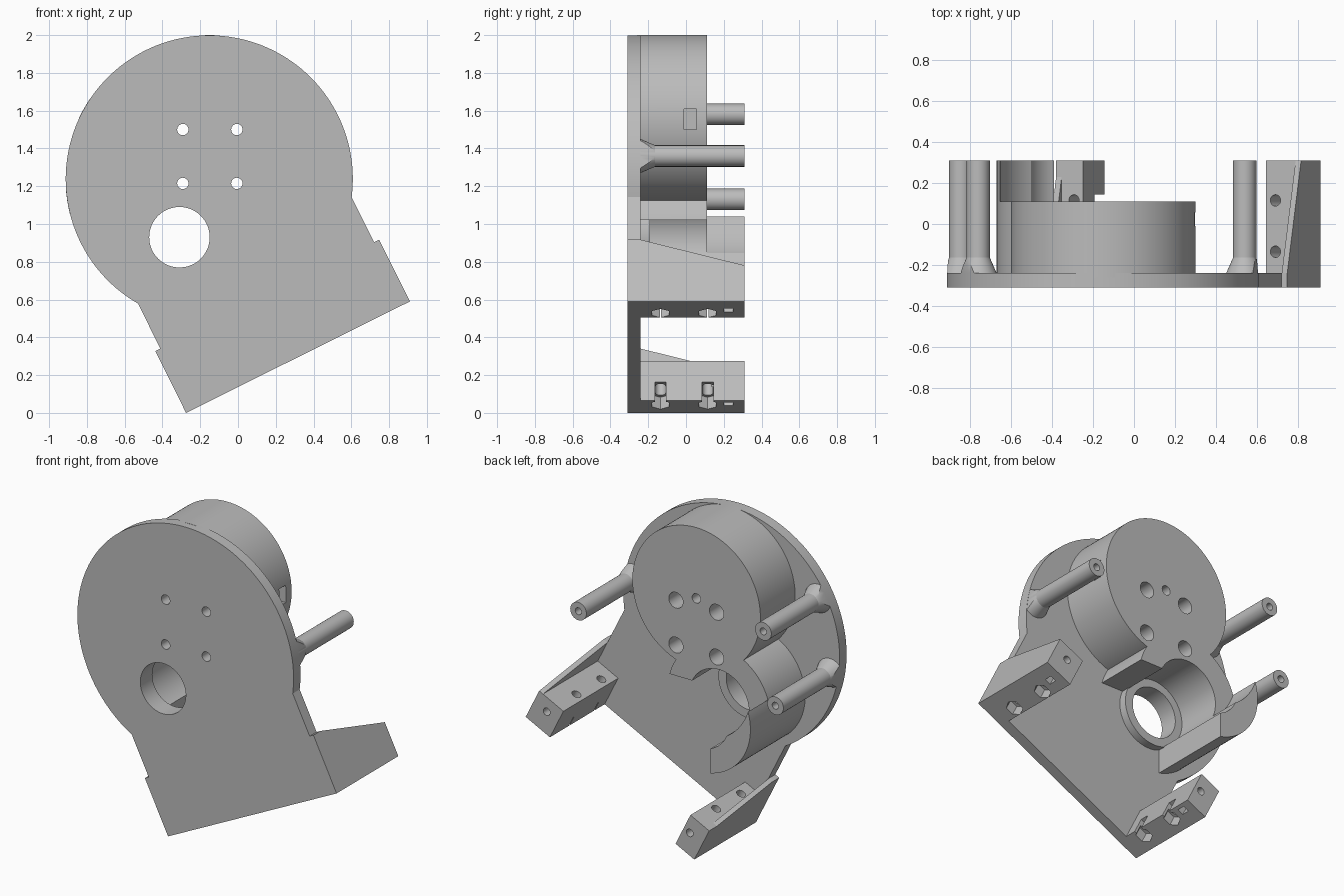
import bpy, bmesh, math
from mathutils import Matrix, Vector

cube = bpy.data.objects.get("Cube")
if cube:
    bpy.data.objects.remove(cube, do_unlink=True)

grey = bpy.data.materials.new("mid grey")
grey.use_nodes = True
colour = (0.5, 0.5, 0.5, 1)
grey.diffuse_color = colour
grey.node_tree.nodes["Principled BSDF"].inputs["Base Color"].default_value = colour

# Tilted frame of the base: local x along the bottom edge, local z up the plate
ANGLE = math.atan2(0.59, 1.185)
TILT = Matrix.Translation((-0.275, 0, 0)) @ Matrix.Rotation(-ANGLE, 4, "Y")
FLAT = Matrix.Identity(4)
WIDTH = 1.324
FRONT, FLOOR, BACK = -0.31, -0.24, 0.31
DRUM_BACK = 0.11


def make(name, bm, matrix=FLAT):
    bmesh.ops.transform(bm, matrix=matrix, verts=bm.verts)
    bmesh.ops.recalc_face_normals(bm, faces=bm.faces)
    mesh = bpy.data.meshes.new(name)
    bm.to_mesh(mesh)
    bm.free()
    mesh.materials.append(grey)
    obj = bpy.data.objects.new(name, mesh)
    bpy.context.collection.objects.link(obj)
    return obj


def prism(name, points, start, end, axis="Y", matrix=FLAT):
    """Extrude a 2D outline along one axis."""
    place = {"Y": lambda a, b, d: (a, d, b),
             "Z": lambda a, b, d: (a, b, d),
             "X": lambda a, b, d: (d, a, b)}[axis]
    bm = bmesh.new()
    face = bm.faces.new([bm.verts.new(place(a, b, start)) for a, b in points])
    grown = bmesh.ops.extrude_face_region(bm, geom=[face])["geom"]
    shift = Vector(place(0, 0, end - start))
    bmesh.ops.translate(bm, vec=shift,
                        verts=[v for v in grown if isinstance(v, bmesh.types.BMVert)])
    return make(name, bm, matrix)


def ring(a, b, radius, sides=96):
    return [(a + radius * math.cos(math.tau * i / sides),
             b + radius * math.sin(math.tau * i / sides)) for i in range(sides)]


def rect(a0, a1, b0, b1):
    return [(a0, b0), (a1, b0), (a1, b1), (a0, b1)]


def combine(obj, others, operation="DIFFERENCE"):
    """Apply booleans and discard the helper solids."""
    for other in others:
        other.hide_render = True
        mod = obj.modifiers.new("bool", "BOOLEAN")
        mod.operation, mod.solver, mod.object = operation, "EXACT", other
        graph = bpy.context.evaluated_depsgraph_get()
        mesh = bpy.data.meshes.new_from_object(obj.evaluated_get(graph))
        obj.modifiers.clear()
        obj.data = mesh
        bpy.data.objects.remove(other, do_unlink=True)


# Key centres in x, z
DISC, DISC_R = (-0.153, 1.239), 0.76
DRUM, BOSS = (-0.15, 1.55), (-0.31, 0.93)
SCREWS = [(x, z) for x in (-0.292, -0.006) for z in (1.215, 1.50)]


def screw_cutters():
    return [prism("cutter", ring(x, z, 0.03, 32), -0.4, 0.4) for x, z in SCREWS]


# Front plate: foot, narrower neck and round head in one outline
inset, step = 0.03, 0.365
mid, height = WIDTH / 2, 1.054
reach = math.acos((mid - inset) / DISC_R)
arc = [-reach + (math.pi + 2 * reach) * i / 120 for i in range(121)]
outline = [(0, 0), (WIDTH, 0), (WIDTH, step), (WIDTH - inset, step)]
outline += [(mid + DISC_R * math.cos(t), height + DISC_R * math.sin(t)) for t in arc]
outline += [(inset, step), (0, step)]
plate = prism("front_plate", outline, FRONT, FLOOR, matrix=TILT)
combine(plate, screw_cutters() + [prism("cutter", ring(*BOSS, 0.16), -0.4, 0.4)])

# Round drum housing with counterbored screw holes and a side slot
drum = prism("drum_housing", ring(*DRUM, 0.45, 128), FLOOR - 0.02, DRUM_BACK)
cutters = screw_cutters()
cutters += [prism("cutter", ring(x, z, 0.05, 32), -0.1, 0.4) for x, z in SCREWS]
cutters += [prism("cutter", ring(*DRUM, 0.03, 32), -0.1, 0.4),
            prism("cutter", ring(*BOSS, 0.21), FLOOR, 0.4),
            prism("cutter", rect(-0.01, 0.055, 1.50, 1.61), 0.1, 0.5, "X")]
combine(drum, cutters)

# Open bearing sleeve, taller on its outer side
sleeve = prism("bearing_sleeve", ring(*BOSS, 0.36), FLOOR - 0.02, BACK)
combine(sleeve, [
    prism("cutter", ring(*BOSS, 0.21), -0.5, 0.5),
    prism("cutter", rect(-0.39, 0.4, 0.4, 1.02), -0.5, 0.5),
    prism("cutter", rect(-0.39, 0.4, 0.9, 1.5), DRUM_BACK, 0.5),
    prism("cutter", ring(-0.31, 1.15, 0.36), DRUM_BACK, 0.5)]
    + [prism("cutter", ring(x, z, 0.05, 32), -0.5, 0.5) for x, z in SCREWS])

lip = prism("bearing_lip", ring(*BOSS, 0.215), FLOOR - 0.02, -0.19)
combine(lip, [prism("cutter", ring(*BOSS, 0.16), -0.5, 0.5)])

# Standoff posts with flared roots trimmed to the plate rim
for name, x, z in (("right_post", 0.54, 1.36), ("upper_left_post", -0.76, 1.58),
                   ("lower_left_post", -0.845, 1.13)):
    post = prism(name, ring(x, z, 0.057, 48), FLOOR - 0.01, BACK)
    combine(post, [prism("cutter", ring(x, z, 0.022, 24), 0.1, 0.5)])
    bm = bmesh.new()
    bmesh.ops.create_cone(bm, cap_ends=True, segments=48, radius1=0.09,
                          radius2=0.055, depth=0.08)
    flare = make(name + "_flare", bm, Matrix.Translation((x, FLOOR + 0.04, z))
                 @ Matrix.Rotation(-math.pi / 2, 4, "X"))
    combine(flare, [prism("trim", ring(*DISC, DISC_R, 128), -0.5, 0.5)], "INTERSECT")


# Mounting feet: q runs inward from the outer edge of the base
def foot(name, flip, thick, tall, bolt_q, open_traps):
    def across(q):
        return WIDTH - q if flip else q

    def span(q0, q1):
        return sorted((across(q0), across(q1)))

    block = prism(name, rect(*span(0, thick), 0, tall), FRONT, BACK, matrix=TILT)
    cuts = []
    for y in (-0.135, 0.115):
        cuts.append(prism("cutter", ring(across(bolt_q), y, 0.028, 24), -0.1, 0.5, "Z", TILT))
        cuts.append(prism("cutter", ring(across(bolt_q), y, 0.052, 6), -0.1, 0.07, "Z", TILT))
        if open_traps:
            cuts.append(prism("cutter", rect(*span(bolt_q, 0.3), y - 0.03, y + 0.03),
                              -0.1, 0.11, "Z", TILT))
    cuts.append(prism("cutter", rect(*span(0.085, 0.125), 0.2, 0.25), -0.1, 0.15, "Z", TILT))
    cuts.append(prism("cutter", ring(across(0.1), 0.13, 0.024, 24), 0.1, 0.5, "Y", TILT))
    combine(block, cuts)
    side = [(FRONT, 0.1), (BACK, 0.1), (BACK, 0.213), (FLOOR, step), (FRONT, step)]
    prism(name + "_gusset", side, *span(0, inset), "X", TILT)


foot("right_foot", True, 0.19, 0.213, 0.14, False)
foot("left_foot", False, 0.147, 0.235, 0.097, True)

# Smooth round surfaces, keep edges crisp
bpy.ops.object.select_all(action="DESELECT")
for obj in bpy.context.scene.objects:
    if obj.type == "MESH":
        obj.select_set(True)
        bpy.context.view_layer.objects.active = obj
bpy.ops.object.shade_smooth_by_angle(angle=math.radians(30))
